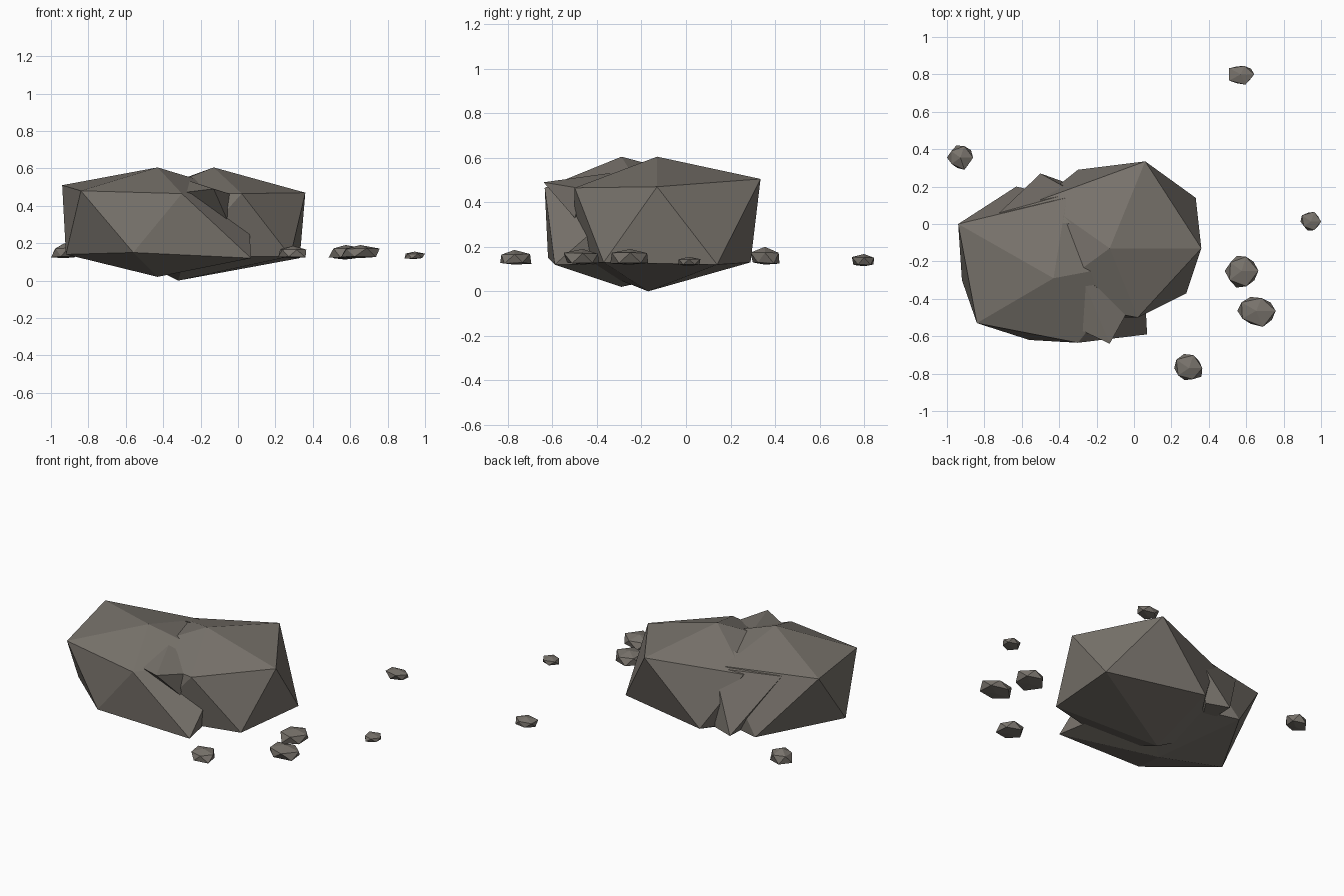
import bpy, bmesh, random
from mathutils import Vector

cube = bpy.data.objects.get("Cube")
if cube:
    bpy.data.objects.remove(cube, do_unlink=True)
random.seed(4)

stone = bpy.data.materials.new("warm grey stone")
stone.use_nodes = True
COLOUR = (0.19, 0.172, 0.15, 1)
stone.diffuse_color = COLOUR
bsdf = stone.node_tree.nodes["Principled BSDF"]
bsdf.inputs["Base Color"].default_value = COLOUR
bsdf.inputs["Roughness"].default_value = 0.9


def add_object(name, bm):
    bmesh.ops.recalc_face_normals(bm, faces=bm.faces)
    mesh = bpy.data.meshes.new(name)
    bm.to_mesh(mesh)
    bm.free()
    mesh.materials.append(stone)
    obj = bpy.data.objects.new(name, mesh)
    bpy.context.collection.objects.link(obj)
    return obj


def faceted_rock(name, corners):
    """Flat-faced stone wrapped around its corner points."""
    bm = bmesh.new()
    for corner in corners:
        bm.verts.new(corner)
    hull = bmesh.ops.convex_hull(bm, input=bm.verts)
    spare = {v for v in hull["geom_interior"] + hull["geom_unused"]
             if isinstance(v, bmesh.types.BMVert)}
    bmesh.ops.delete(bm, geom=list(spare), context="VERTS")
    return add_object(name, bm)


def pebble(name, centre, size):
    """Jittered low-poly ball fitted to a box."""
    bm = bmesh.new()
    bmesh.ops.create_icosphere(bm, subdivisions=1, radius=1)
    for v in bm.verts:
        v.co *= random.uniform(0.85, 1.15)
        if v.co.z < 0:
            v.co.z = max(v.co.z * 1.4, -0.8)
    for axis in range(3):
        values = [v.co[axis] for v in bm.verts]
        low, span = min(values), max(values) - min(values)
        for v in bm.verts:
            v.co[axis] = centre[axis] + ((v.co[axis] - low) / span - 0.5) * size[axis]
    bmesh.ops.convex_hull(bm, input=bm.verts)
    return add_object(name, bm)


# Two big overlapping boulders: top, upper ring, lower ring, bottom
faceted_rock("left_boulder", [
    (-0.43, -0.29, 0.605),
    (-0.94, 0.0, 0.51), (-0.84, -0.53, 0.48), (-0.30, -0.635, 0.465),
    (0.05, -0.2, 0.46), (-0.36, 0.14, 0.49),
    (-0.92, -0.30, 0.14), (-0.56, -0.62, 0.15), (0.07, -0.59, 0.12),
    (-0.05, 0.05, 0.13), (-0.63, 0.20, 0.13),
    (-0.43, -0.29, 0.02)])
faceted_rock("right_boulder", [
    (-0.13, -0.13, 0.605),
    (0.06, 0.335, 0.505), (0.36, -0.13, 0.47), (0.02, -0.50, 0.465),
    (-0.50, -0.40, 0.46), (-0.50, 0.13, 0.47),
    (0.33, 0.14, 0.12), (0.28, -0.37, 0.13), (-0.28, -0.5, 0.13),
    (-0.58, -0.13, 0.13), (-0.30, 0.29, 0.13),
    (-0.32, -0.17, 0.0)])

# Overhanging front ledge and rear buttress in the seam
faceted_rock("front_ledge", [
    (-0.13, -0.64, 0.49), (-0.28, -0.28, 0.54), (-0.30, -0.56, 0.47),
    (-0.06, -0.50, 0.33), (-0.03, -0.46, 0.46), (-0.2, -0.3, 0.4)])
faceted_rock("rear_buttress", [
    (-0.50, 0.27, 0.13), (-0.36, 0.22, 0.13), (-0.72, 0.06, 0.49),
    (-0.32, 0.17, 0.48), (-0.34, 0.0, 0.53), (-0.5, 0.0, 0.12)])

# Scattered pebbles: centre and size
pebbles = [
    ((0.575, 0.795, 0.14), (0.135, 0.10, 0.055)),
    ((-0.93, 0.355, 0.16), (0.14, 0.13, 0.08)),
    ((0.945, 0.015, 0.135), (0.11, 0.10, 0.04)),
    ((0.575, -0.255, 0.155), (0.18, 0.17, 0.07)),
    ((0.655, -0.47, 0.155), (0.205, 0.16, 0.07)),
    ((0.29, -0.765, 0.153), (0.15, 0.14, 0.066))]
for number, (centre, size) in enumerate(pebbles, 1):
    pebble(f"pebble_{number}", centre, size)
